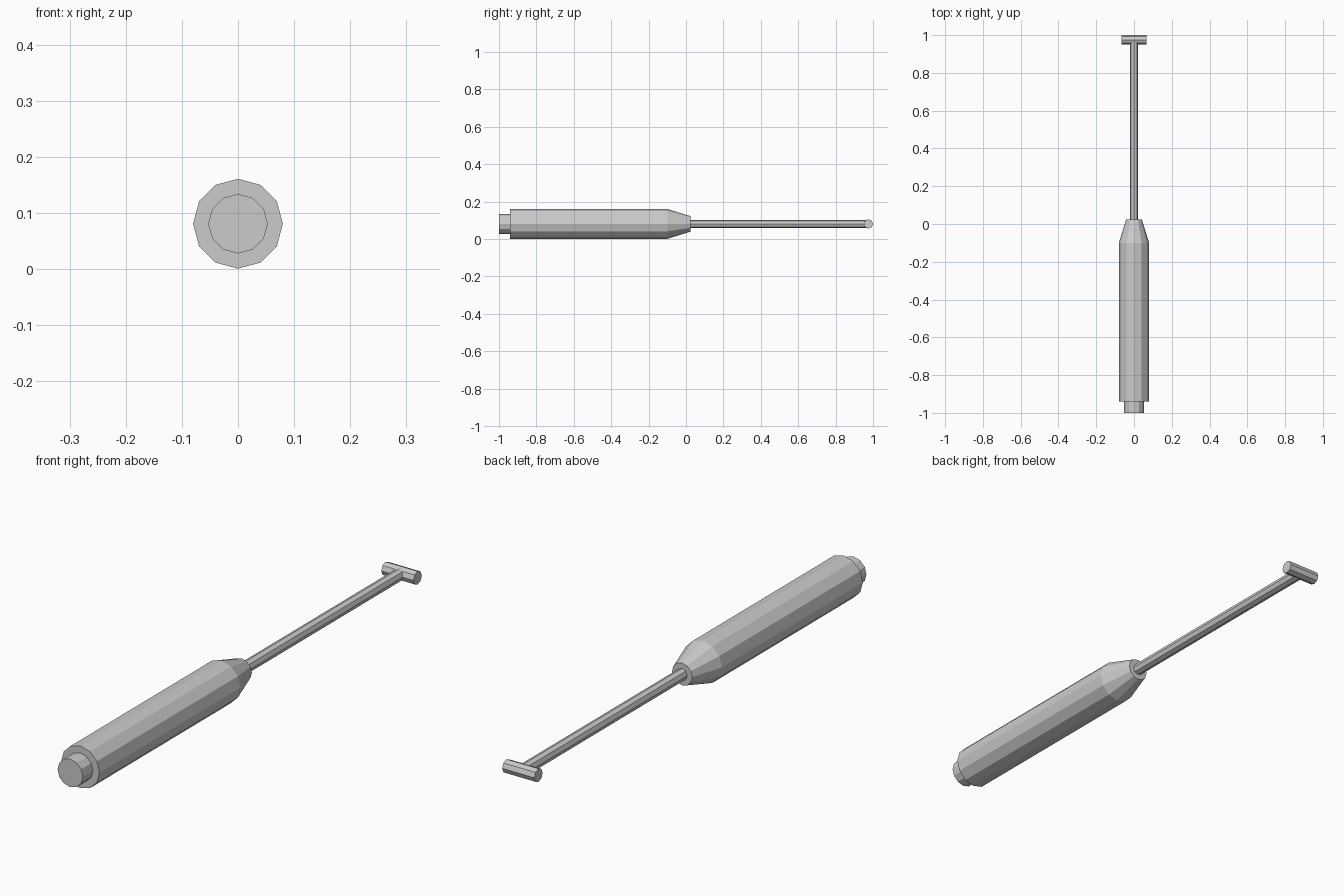
import bpy
import bmesh
from math import cos, sin, tau
from mathutils import Matrix, Vector

if "Cube" in bpy.data.objects:
    bpy.data.objects.remove(bpy.data.objects["Cube"])

AXIS_Z = 0.081  # height of the tool's long axis


def lathe(name, profile, sides, phase=0.0, across=False, centre_y=0.0):
    """Loft (position, radius) rings along y, or along x when across is set."""
    bm = bmesh.new()
    rings = []
    for pos, r in profile:
        ring = []
        for i in range(sides):
            a = tau * i / sides + phase
            u, v = r * cos(a), r * sin(a)
            co = (pos, centre_y + u, AXIS_Z + v) if across else (u, pos, AXIS_Z + v)
            ring.append(bm.verts.new(co))
        rings.append(ring)
    for a, b in zip(rings, rings[1:]):
        for i in range(sides):
            j = (i + 1) % sides
            bm.faces.new((a[i], a[j], b[j], b[i]))
    bm.faces.new(rings[0])
    bm.faces.new(rings[-1])
    bmesh.ops.recalc_face_normals(bm, faces=bm.faces)
    mesh = bpy.data.meshes.new(name)
    bm.to_mesh(mesh)
    bm.free()
    obj = bpy.data.objects.new(name, mesh)
    bpy.context.collection.objects.link(obj)
    return obj


# Handle with stepped end cap and tapered collar
lathe("handle", [(-1.0, 0.053), (-0.94, 0.053), (-0.94, 0.08),
                 (-0.10, 0.08), (0.023, 0.042)], 12)

# Thin shaft, seated inside the collar and the head
lathe("shaft", [(0.0, 0.022), (0.965, 0.022)], 8)

# Crosswise head at the tip
lathe("cross_head", [(-0.067, 0.025), (0.067, 0.025)], 8, across=True, centre_y=0.975)
